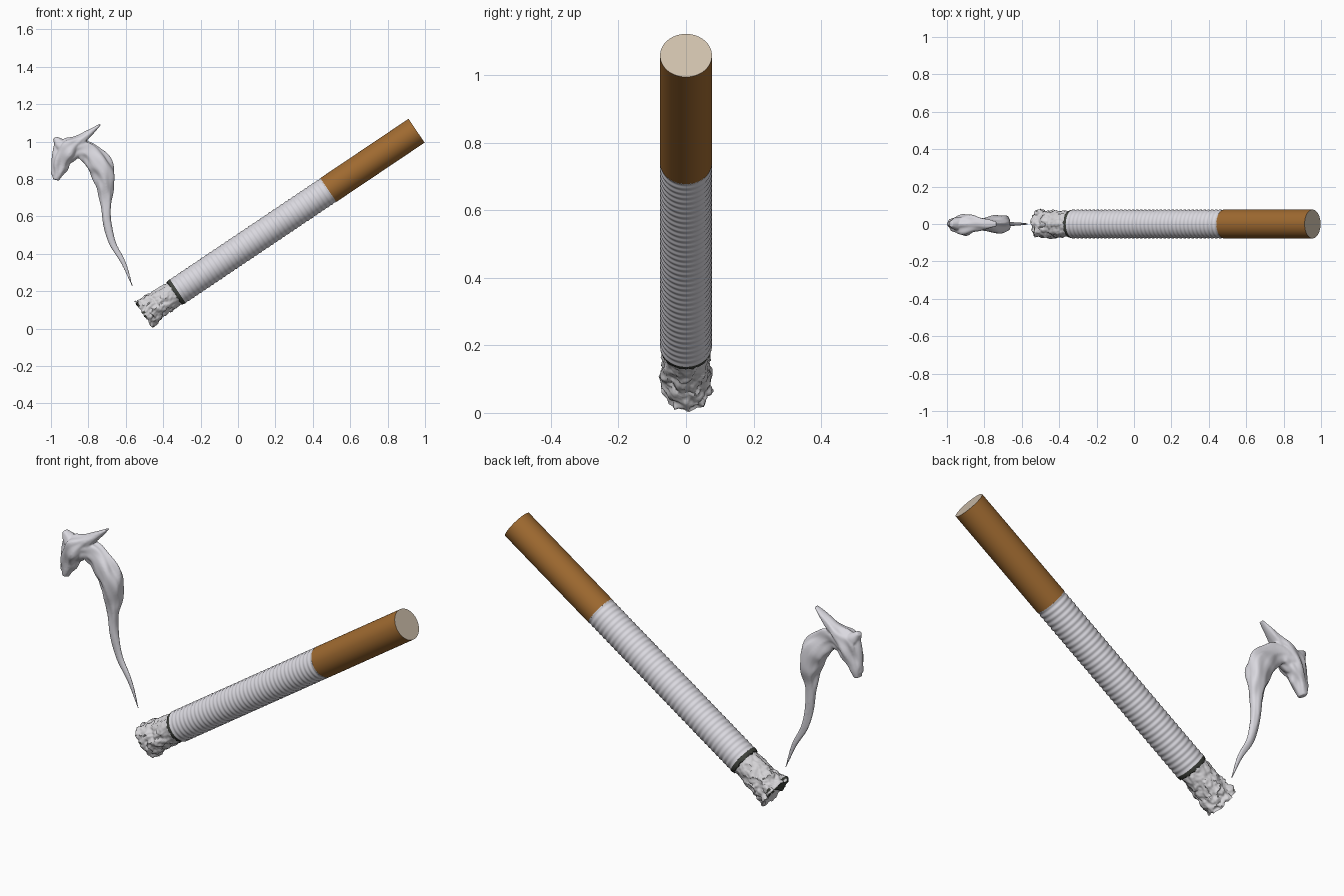
import bpy, bmesh, math
from mathutils import Matrix, Vector, noise

if "Cube" in bpy.data.objects:
    bpy.data.objects.remove(bpy.data.objects["Cube"])

def mat(name, rgb):
    m = bpy.data.materials.new(name)
    m.diffuse_color = (*rgb, 1)
    m.use_nodes = True
    m.node_tree.nodes["Principled BSDF"].inputs["Base Color"].default_value = m.diffuse_color
    return m

WHITE = mat("paper white", (0.70, 0.69, 0.74))
ASH = mat("ash grey", (0.66, 0.65, 0.67))
CHAR = mat("char black", (0.055, 0.06, 0.05))
BROWN = mat("filter brown", (0.35, 0.145, 0.03))
BEIGE = mat("filter beige", (0.62, 0.52, 0.41))

# Local frame: x runs along the stick from the burnt paper edge to the filter
TILT = Matrix.Translation((-0.322, 0, 0.20)) @ Matrix.Rotation(-math.atan2(0.858, 1.277), 4, 'Y')
N = 64

def loft(name, rings, mats, world=None, rule=None, angle=40):
    """Skin a list of closed rings, cap the ends, colour faces by a rule."""
    bm = bmesh.new()
    vr = [[bm.verts.new(p) for p in r] for r in rings]
    n = len(vr[0])
    for a, b in zip(vr, vr[1:]):
        for i in range(n):
            bm.faces.new((a[i], a[(i + 1) % n], b[(i + 1) % n], b[i]))
    bm.faces.new(vr[0])
    bm.faces.new(vr[-1])
    bmesh.ops.recalc_face_normals(bm, faces=bm.faces)
    if rule:
        for f in bm.faces:
            f.material_index = rule(f.calc_center_median(), f.normal)
    if world:
        bm.transform(world)
    me = bpy.data.meshes.new(name)
    bm.to_mesh(me)
    bm.free()
    for m in mats:
        me.materials.append(m)
    ob = bpy.data.objects.new(name, me)
    bpy.context.collection.objects.link(ob)
    bpy.ops.object.select_all(action='DESELECT')
    ob.select_set(True)
    bpy.context.view_layer.objects.active = ob
    bpy.ops.object.shade_smooth_by_angle(angle=math.radians(angle))
    return ob

def circle(s, r, n=N):
    return [(s, r * math.cos(math.tau * i / n), r * math.sin(math.tau * i / n)) for i in range(n)]

# Filter with a beige end face
loft("filter", [circle(0.968, 0.0768), circle(1.538, 0.0768)], [BROWN, BEIGE], TILT,
     lambda c, nrm: 1 if nrm.x > 0.9 else 0)

# Paper tube with fine ripples
STEPS = 38 * 6
loft("paper", [circle(0.97 * k / STEPS, 0.0755 + 0.0016 * math.cos(math.tau * k / 6))
               for k in range(STEPS + 1)], [WHITE], TILT, angle=60)

# Charred ring at the burnt paper edge
def jag(s, r, amp):
    return [(s + amp * noise.noise((9, y * 70, z * 70)), y, z) for s, y, z in circle(s, r)]

loft("char_ring", [jag(-0.022, 0.060, 0.01), jag(-0.02, 0.073, 0.01), jag(-0.008, 0.0765, 0.004),
                   circle(0.003, 0.0765), circle(0.004, 0.06)], [CHAR], TILT)

# Crumbling ash: a core with flaky lumps that swell toward the tip
def ash_ring(s, r, amp):
    ring = []
    for x, y, z in circle(s, 1, 96):
        d = Vector((s * 28, y * 2.2, z * 2.2))
        lump = noise.noise(d) + 0.6 * noise.noise(d * 2.3)
        flake = 0.007 if noise.noise((s * 14 + 5, y * 1.6, z * 1.6)) > 0.03 else 0
        q = r + amp * lump + flake * min(1, amp / 0.01)
        # the lower lip and upper corner of the tip stick out
        q += 0.012 * max(0, -s - 0.14) / 0.08 * abs(z)
        ring.append((s + amp * 0.9 * noise.noise((y * 3, z * 3, 4 + s * 9)), q * y, q * z))
    return ring

rings = []
for k in range(45):
    t = k / 44
    rings.append(ash_ring(-0.222 * t, 0.066 + 0.003 * t, 0.003 + 0.011 * t))
for q in (0.05, 0.03, 0.012):
    rings.append(ash_ring(-0.213 + (0.069 - q) * 0.12, q, 0.007))
loft("ash", rings, [ASH, CHAR], TILT,
     lambda c, nrm: 1 if c.x < -0.2 and c.z + 0.03 * noise.noise(c * 40) > -0.02
     and (nrm.x < -0.3 or c.x < -0.22) else 0, angle=50)

# Smoke: (x, z, half width in the front plane, half depth)
def spline(pts, sub=8):
    pts = [Vector(p) for p in pts]
    ext = [2 * pts[0] - pts[1]] + pts + [2 * pts[-1] - pts[-2]]
    out = []
    for a, b, c, d in zip(ext, ext[1:], ext[2:], ext[3:]):
        for k in range(sub):
            t = k / sub
            out.append(0.5 * (2 * b + (c - a) * t + (2 * a - 5 * b + 4 * c - d) * t * t
                              + (3 * b - a - 3 * c + d) * t ** 3))
    return out + [pts[-1]]

def wisp(name, pts, lobes):
    path = spline(pts)
    rings = []
    for k, p in enumerate(path):
        d = path[min(k + 1, len(path) - 1)] - path[max(k - 1, 0)]
        tx, tz = Vector((d[0], d[1])).normalized()
        ring = []
        for i in range(32):
            a = math.tau * i / 32
            f = 1 + lobes * min(1, p[2] / 0.04) * noise.noise((math.cos(a) * 1.6, math.sin(a) * 1.6, k * 0.12))
            u = max(p[2], 0.003) * f * math.cos(a)
            ring.append((p[0] - tz * u, max(p[3], 0.003) * f * math.sin(a), p[1] + tx * u))
        rings.append(ring)
    return loft(name, rings, [WHITE])

stem = wisp("smoke", [
    (-0.563, 0.222, .003, .003), (-0.612, 0.35, .013, .008), (-0.672, 0.46, .019, .012),
    (-0.70, 0.57, .023, .018), (-0.705, 0.68, .031, .026), (-0.705, 0.77, .052, .042),
    (-0.735, 0.86, .072, .045), (-0.79, 0.93, .058, .033), (-0.85, 0.955, .048, .04),
    (-0.91, 0.93, .04, .04)], 0.35)
crown = wisp("smoke_crown", [
    (-0.735, 1.092, .004, .014), (-0.79, 1.048, .018, .028), (-0.855, 1.0, .034, .042),
    (-0.915, 0.945, .055, .05), (-0.955, 0.87, .042, .04), (-0.975, 0.795, .018, .022)], 0.45)
corner = wisp("smoke_corner", [
    (-0.98, 1.02, .012, .016), (-0.945, 0.98, .035, .035), (-0.90, 0.93, .035, .04)], 0.2)
edge = wisp("smoke_edge", [
    (-0.968, 1.0, .012, .015), (-0.975, 0.92, .02, .02), (-0.99, 0.82, .01, .015)], 0.2)

# Fuse the wisps into one soft surface
bpy.ops.object.select_all(action='DESELECT')
for ob in (crown, corner, edge, stem):
    ob.select_set(True)
bpy.context.view_layer.objects.active = stem
bpy.ops.object.join()
rm = stem.modifiers.new("fuse", 'REMESH')
rm.mode = 'VOXEL'
rm.voxel_size = 0.004
rm.use_smooth_shade = True
sm = stem.modifiers.new("soften", 'SMOOTH')
sm.factor = 0.5
sm.iterations = 8
